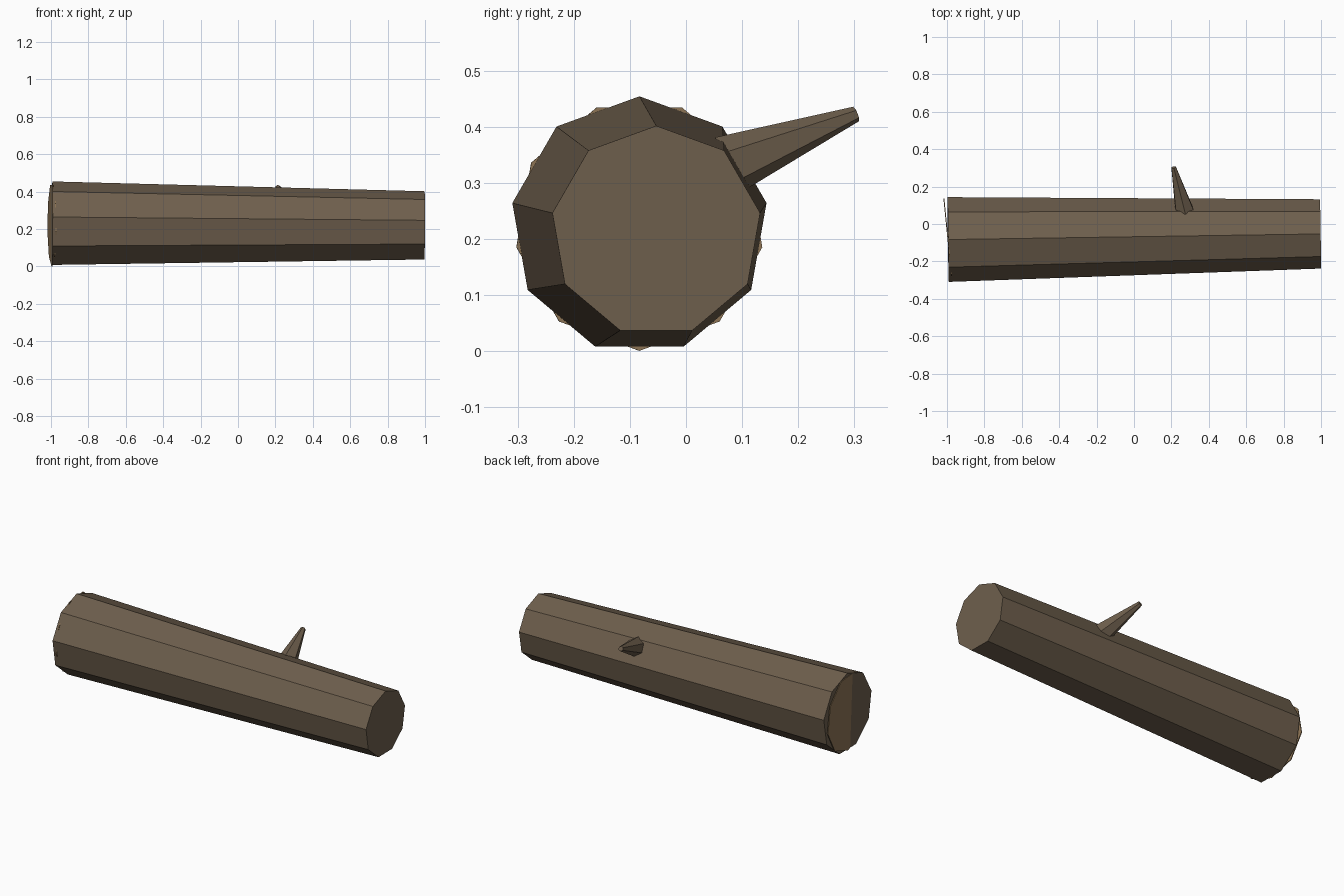
import bpy, bmesh, math
from mathutils import Vector

if "Cube" in bpy.data.objects:
    bpy.data.objects.remove(bpy.data.objects["Cube"])


def material(name, rgb):
    m = bpy.data.materials.new(name)
    m.diffuse_color = (*rgb, 1.0)
    m.use_nodes = True
    m.node_tree.nodes["Principled BSDF"].inputs["Base Color"].default_value = m.diffuse_color
    return m


bark = material("bark brown", (0.156, 0.114, 0.074))
cut_wood = material("cut wood tan", (0.275, 0.181, 0.093))


def frustum(name, start, end, r0, r1, sides, mat, turn=0.0):
    """Tapered flat-sided cylinder; first corner points up, turned by an angle."""
    start, end = Vector(start), Vector(end)
    axis = (end - start).normalized()
    up = Vector((0, 0, 1))
    up = (up - axis * up.dot(axis)).normalized()
    side = axis.cross(up)
    bm = bmesh.new()
    rings = []
    for c, r in ((start, r0), (end, r1)):
        angles = [turn + 2 * math.pi * i / sides for i in range(sides)]
        rings.append([bm.verts.new(c + r * (up * math.cos(a) + side * math.sin(a)))
                      for a in angles])
    a, b = rings
    for i in range(sides):
        j = (i + 1) % sides
        bm.faces.new((a[i], a[j], b[j], b[i]))
    bm.faces.new(a[::-1])
    bm.faces.new(b)
    bmesh.ops.recalc_face_normals(bm, faces=bm.faces[:])
    mesh = bpy.data.meshes.new(name)
    bm.to_mesh(mesh)
    bm.free()
    mesh.materials.append(mat)
    obj = bpy.data.objects.new(name, mesh)
    bpy.context.collection.objects.link(obj)
    return obj


# Slightly tilted tapering trunk
frustum("trunk", (-0.994, -0.083, 0.2245), (0.997, -0.053, 0.214),
        0.23, 0.188, 9, bark)
# Thin sawn face on the thick end, turned half a side against the trunk
frustum("cut_face", (-0.997, -0.0835, 0.2245), (-0.992, -0.083, 0.2245),
        0.2235, 0.2235, 9, cut_wood, math.pi / 9)
# Broken-off branch stub
frustum("branch", (0.27, 0.071, 0.33), (0.212, 0.303, 0.423),
        0.055, 0.014, 6, bark)
